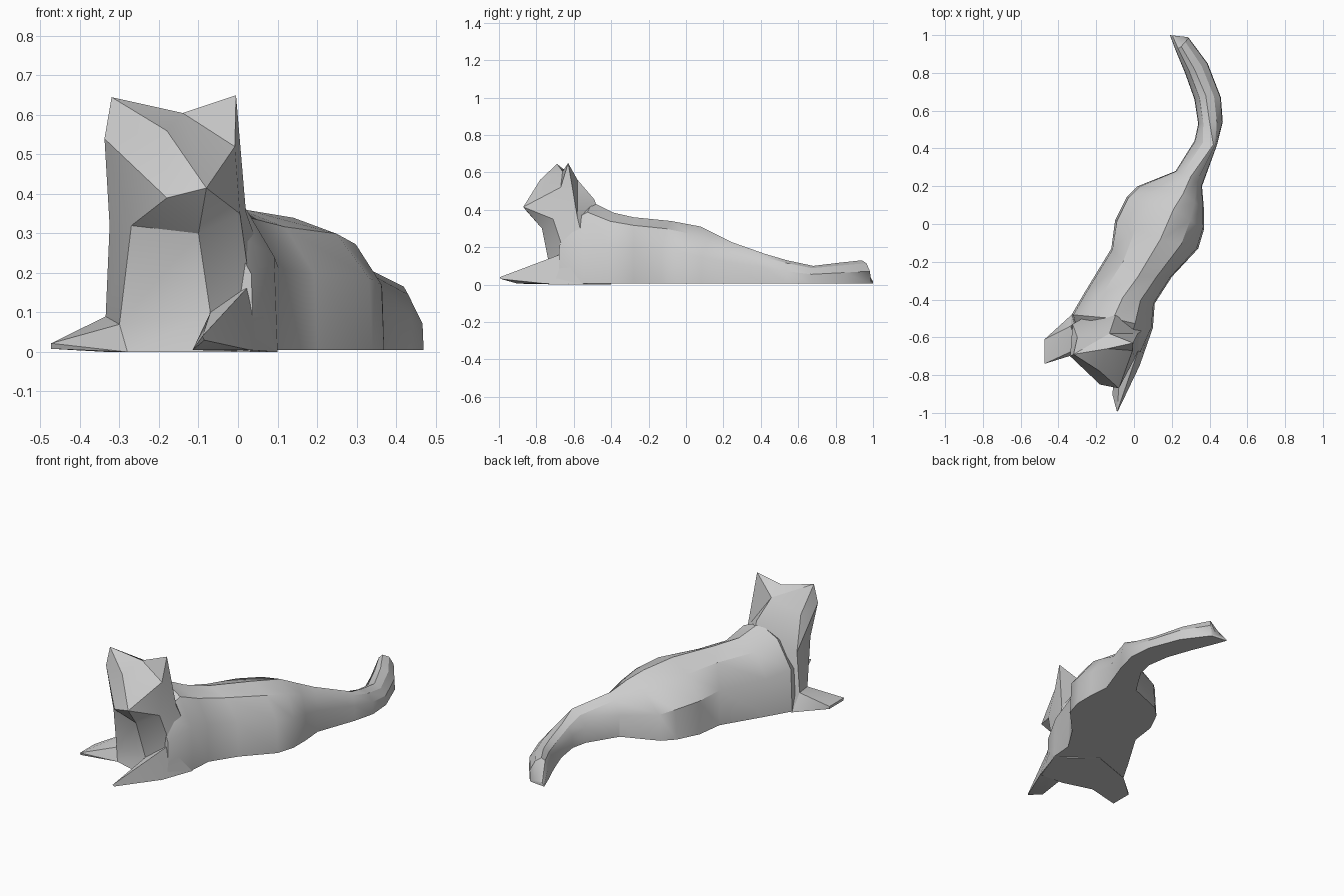
import bpy
import bmesh
from mathutils import Vector

cube = bpy.data.objects.get("Cube")
if cube:
    bpy.data.objects.remove(cube, do_unlink=True)

fur = bpy.data.materials.new("grey_fur")
fur.use_nodes = True
fur.diffuse_color = (0.6, 0.6, 0.6, 1)
fur.node_tree.nodes["Principled BSDF"].inputs["Base Color"].default_value = (0.6, 0.6, 0.6, 1)


def finish(name, bm):
    bmesh.ops.recalc_face_normals(bm, faces=bm.faces[:])
    mesh = bpy.data.meshes.new(name)
    bm.to_mesh(mesh)
    bm.free()
    mesh.materials.append(fur)
    obj = bpy.data.objects.new(name, mesh)
    bpy.context.collection.objects.link(obj)
    bpy.ops.object.select_all(action="DESELECT")
    obj.select_set(True)
    bpy.context.view_layer.objects.active = obj
    bpy.ops.object.shade_smooth_by_angle(angle=0.55)


def section(left, right, ridge):
    """Flat-bottomed cross-section from two ground points and a ridge point."""
    left, right, ridge = Vector((*left, 0.005)), Vector((*right, 0.005)), Vector(ridge)

    def side(ground, across, up):
        point = ground.lerp(ridge, across)
        point.z = ridge.z * up
        return point

    return [left, side(left, 0.04, 0.55), side(left, 0.45, 0.88), ridge,
            side(right, 0.45, 0.88), side(right, 0.04, 0.55), right]


def loft(name, rings):
    bm = bmesh.new()
    loops = [[bm.verts.new(p) for p in ring] for ring in rings]
    for a, b in zip(loops, loops[1:]):
        for i in range(len(a)):
            j = (i + 1) % len(a)
            bm.faces.new((a[i], a[j], b[j], b[i]))
    bm.faces.new(loops[0])
    bm.faces.new(loops[-1])
    finish(name, bm)


def hull(name, points):
    bm = bmesh.new()
    for p in points:
        bm.verts.new(p)
    bmesh.ops.convex_hull(bm, input=bm.verts[:])
    finish(name, bm)


# Torso from shoulders to hips, then the tail curling along the ground
loft("torso_and_tail", [
    section((-0.30, -0.6), (0.04, -0.68), (-0.12, -0.62, 0.36)),
    section((-0.33, -0.48), (0.10, -0.55), (-0.11, -0.5, 0.44)),
    section((-0.26, -0.36), (0.11, -0.42), (-0.06, -0.39, 0.385)),
    section((-0.12, -0.13), (0.2, -0.28), (0.02, -0.28, 0.36)),
    section((-0.10, 0.02), (0.34, -0.13), (0.14, -0.08, 0.34)),
    section((-0.04, 0.14), (0.37, -0.03), (0.21, 0.08, 0.31)),
    section((0.02, 0.2), (0.37, 0.08), (0.26, 0.16, 0.27)),
    section((0.22, 0.28), (0.36, 0.2), (0.30, 0.25, 0.225)),
    section((0.32, 0.44), (0.44, 0.42), (0.42, 0.42, 0.165)),
    section((0.34, 0.53), (0.47, 0.54), (0.40, 0.54, 0.13)),
    section((0.32, 0.66), (0.46, 0.67), (0.38, 0.68, 0.10)),
    section((0.27, 0.8), (0.39, 0.85), (0.32, 0.82, 0.117)),
    section((0.22, 0.92), (0.29, 0.985), (0.25, 0.94, 0.13)),
    section((0.19, 1.0), (0.28, 0.99), (0.22, 0.995, 0.025)),
])

# Corner points shared by the chest, neck, head and paws
corners = {
    "foot_l": (-0.33, -0.48, 0), "toe_l": (-0.28, -0.68, 0),
    "toe_c": (-0.11, -0.73, 0), "toe_r": (0.03, -0.74, 0),
    "foot_r": (0.1, -0.55, 0), "foot_back": (-0.1, -0.4, 0),
    "low_l": (-0.335, -0.54, 0.09), "low_front": (-0.3, -0.66, 0.07),
    "low_c": (-0.07, -0.73, 0.1), "low_r": (0.03, -0.65, 0.17),
    "flank_r": (0.09, -0.53, 0.16), "low_back": (-0.1, -0.4, 0.2),
    "neck_l": (-0.325, -0.53, 0.32), "chin_l": (-0.27, -0.73, 0.32),
    "chin": (-0.1, -0.77, 0.3), "jaw": (0.005, -0.71, 0.35),
    "neck_r": (0.02, -0.58, 0.355), "nape": (-0.1, -0.49, 0.455),
    "cheek_l": (-0.338, -0.7, 0.54), "mouth": (-0.18, -0.85, 0.39),
    "nose": (-0.08, -0.87, 0.415), "bridge": (-0.18, -0.78, 0.56),
    "cheek_r": (-0.008, -0.67, 0.52), "ear_l": (-0.32, -0.69, 0.645),
    "ear_r": (-0.005, -0.63, 0.65), "crown": (-0.14, -0.66, 0.605),
    "skull": (-0.13, -0.58, 0.56), "skull_l": (-0.3, -0.6, 0.5),
}

# Panels of the chest, neck and head, by corner name
ground = ["foot_l foot_back foot_r toe_r toe_c toe_l"]
feet = [
    "foot_l toe_l low_front low_l", "toe_l toe_c low_c low_front",
    "toe_c toe_r low_r low_c", "toe_r foot_r flank_r low_r",
    "foot_r foot_back low_back flank_r", "foot_back foot_l low_l low_back",
]
chest = [
    "low_l low_front chin_l neck_l", "low_front low_c chin chin_l",
    "low_c low_r jaw chin", "low_r flank_r neck_r jaw",
    "flank_r low_back nape neck_r", "low_back low_l neck_l nape",
]
muzzle = [
    "chin_l chin mouth", "chin nose mouth", "chin jaw nose",
    "neck_l chin_l cheek_l", "chin_l mouth cheek_l",
    "jaw cheek_r nose", "jaw neck_r cheek_r",
]
face = [
    "cheek_l mouth bridge ear_l", "mouth nose bridge", "ear_l bridge crown",
    "bridge nose crown", "nose cheek_r crown", "cheek_r ear_r crown",
]
back_of_head = [
    "neck_r ear_r cheek_r", "ear_r skull crown", "crown skull ear_l",
    "neck_r nape skull", "neck_r skull ear_r", "neck_l skull_l nape",
    "nape skull_l skull", "skull_l ear_l skull",
    "neck_l cheek_l skull_l", "cheek_l ear_l skull_l",
]
bm = bmesh.new()
verts = {key: bm.verts.new(p) for key, p in corners.items()}
for panel in ground + feet + chest + muzzle + face + back_of_head:
    bm.faces.new([verts[key] for key in panel.split()])
finish("chest_and_head", bm)

# Front paws
hull("right_front_paw", [
    (-0.09, -0.995, 0.04), (-0.085, -0.99, 0.03), (-0.115, -0.9, 0.005),
    corners["low_c"], (0, -0.74, 0.08), corners["low_r"],
    (0.03, -0.75, 0.005), corners["foot_r"], (-0.09, -0.72, 0.005)])
hull("left_front_paw", [
    (-0.473, -0.74, 0.022), (-0.473, -0.61, 0.022), (-0.473, -0.735, 0.008),
    (-0.473, -0.61, 0.008), corners["low_l"], corners["low_front"],
    corners["toe_l"], corners["foot_l"]])
